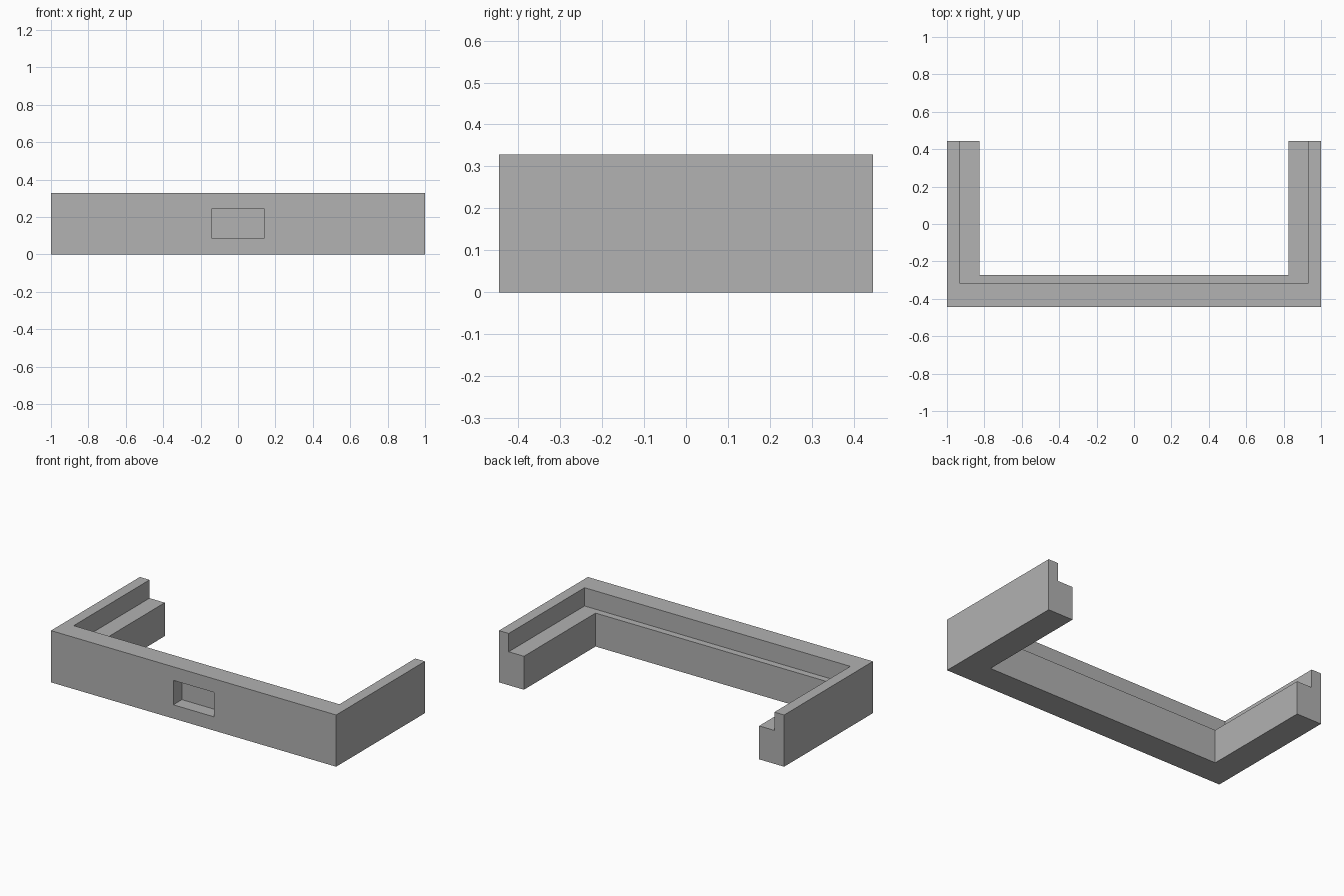
import bpy

default_cube = bpy.data.objects.get("Cube")
if default_cube:
    bpy.data.objects.remove(default_cube, do_unlink=True)

# Overall size
HALF_X, HALF_Y, HEIGHT = 1.0, 0.445, 0.328
LEDGE_Z = 0.212
OVER = 0.1  # cutters overshoot open sides

grey = bpy.data.materials.new("plain grey")
grey.use_nodes = True
colour = (0.445, 0.445, 0.445, 1)
grey.diffuse_color = colour
grey.node_tree.nodes["Principled BSDF"].inputs["Base Color"].default_value = colour


def box(name, low, high):
    """Box spanning two opposite corners."""
    bpy.ops.mesh.primitive_cube_add(size=1)
    obj = bpy.context.object
    obj.name = name
    for v in obj.data.vertices:
        v.co = [h if c > 0 else l for c, l, h in zip(v.co, low, high)]
    obj.data.materials.append(grey)
    return obj


def carve(target, name, low, high):
    """Subtract a box from the target and discard the cutter."""
    cutter = box(name, low, high)
    cutter.hide_render = True
    mod = target.modifiers.new(name, "BOOLEAN")
    mod.operation = "DIFFERENCE"
    mod.solver = "EXACT"
    mod.object = cutter
    bpy.context.view_layer.objects.active = target
    bpy.ops.object.modifier_apply(modifier=mod.name)
    bpy.data.objects.remove(cutter, do_unlink=True)


# Solid block that becomes the U-shaped frame
frame = box("u_shaped_frame", (-HALF_X, -HALF_Y, 0), (HALF_X, HALF_Y, HEIGHT))

# Main opening, through the bottom and the back
carve(frame, "opening_cutter", (-0.825, -0.272, -OVER),
      (0.825, HALF_Y + OVER, HEIGHT + OVER))

# Wider upper opening that leaves the stepped ledge
carve(frame, "ledge_cutter", (-0.932, -0.315, LEDGE_Z),
      (0.932, HALF_Y + OVER, HEIGHT + OVER))

# Blind rectangular pocket in the front wall
carve(frame, "pocket_cutter", (-0.142, -HALF_Y - OVER, 0.087),
      (0.142, -HALF_Y + 0.086, 0.242))

# Flat faces throughout
for face in frame.data.polygons:
    face.use_smooth = False
